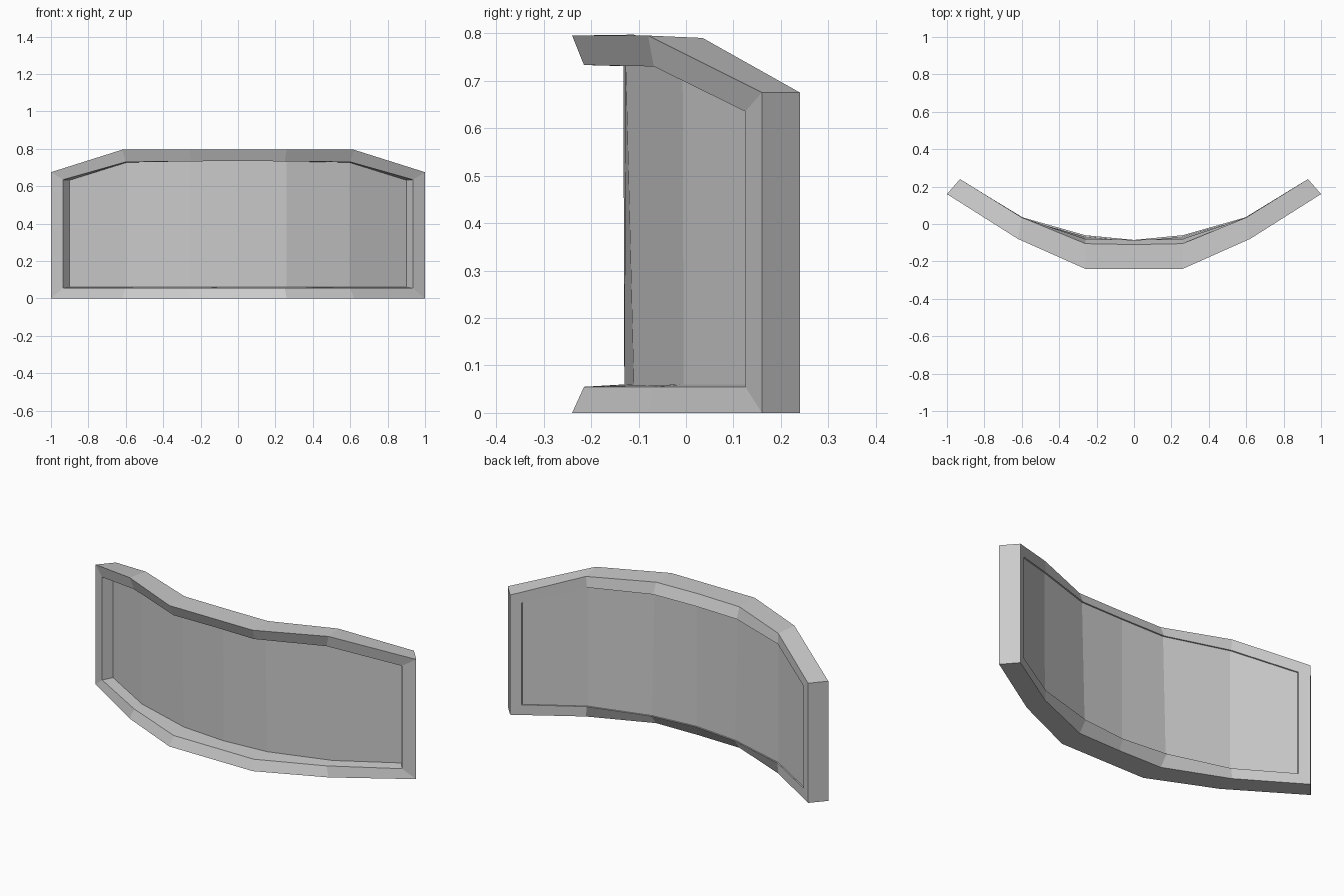
import bpy

old = bpy.data.objects.get("Cube")
if old:
    bpy.data.objects.remove(old)

grey = bpy.data.materials.new("plain grey")
grey.use_nodes = True
colour = (0.6, 0.6, 0.6, 1)
grey.diffuse_color = colour
grey.node_tree.nodes["Principled BSDF"].inputs["Base Color"].default_value = colour


def outline(xs, ys, tops, bottom, ys_top=None):
    """Closed outline from half stations (centre to end), mirrored in x."""
    ys_top = ys_top or ys
    half_low = [(x, y, bottom) for x, y in zip(xs, ys)]
    half_high = list(zip(xs, ys_top, tops))

    def mirrored(half):
        return [(-x, y, z) for x, y, z in reversed(half[1:])] + half
    return mirrored(half_low) + mirrored(half_high)[::-1]


def make_object(name, verts, faces):
    mesh = bpy.data.meshes.new(name)
    mesh.from_pydata(verts, [], faces)
    mesh.materials.append(grey)
    mesh.update()
    obj = bpy.data.objects.new(name, mesh)
    bpy.context.collection.objects.link(obj)
    return obj


# Outlines in order from the recess floor, around the frame, to the back
rear_high = [-0.085, -0.08, 0.033, 0.208]
rear_low = [-0.085, -0.06, 0.035, 0.208]
screen_front = outline([0, 0.26, 0.595, 0.9], [-0.13, -0.11, -0.005, 0.172],
                       [0.735, 0.733, 0.727, 0.632], 0.06,
                       [-0.132, -0.127, -0.007, 0.172])
front_inner = outline([0, 0.25, 0.6, 0.935], [-0.215, -0.215, -0.068, 0.125],
                      [0.735, 0.733, 0.73, 0.635], 0.055)
front_outer = outline([0, 0.26, 0.62, 1], [-0.24, -0.24, -0.08, 0.16],
                      [0.795, 0.795, 0.795, 0.675], 0)
back_outer = outline([0, 0.26, 0.6, 0.93], [-0.11, -0.105, 0.035, 0.24],
                     [0.797, 0.795, 0.79, 0.675], 0)
back_inner = outline([0, 0.26, 0.595, 0.88], rear_low,
                     [0.737, 0.735, 0.728, 0.632], 0.057, rear_high)
screen_back = outline([0, 0.26, 0.595, 0.88], [y - 0.008 for y in rear_low],
                      [0.737, 0.735, 0.728, 0.632], 0.057,
                      [y - 0.008 for y in rear_high])

# Bevelled frame: consecutive outlines bridged with quads
rings = [screen_front, front_inner, front_outer, back_outer, back_inner, screen_back]
n = len(screen_front)
frame_faces = []
for r in range(len(rings) - 1):
    for i in range(n):
        j = (i + 1) % n
        a, b = r * n, (r + 1) * n
        frame_faces.append((a + i, a + j, b + j, b + i))
make_object("curved_frame", sum(rings, []),
            [face[::-1] for face in frame_faces])

# Recessed curved screen, one vertical panel between each pair of stations
panels = [(i, i + 1, n - 2 - i, n - 1 - i) for i in range(n // 2 - 1)]
make_object("screen_front", screen_front, panels)
make_object("screen_back", screen_back, [face[::-1] for face in panels])
